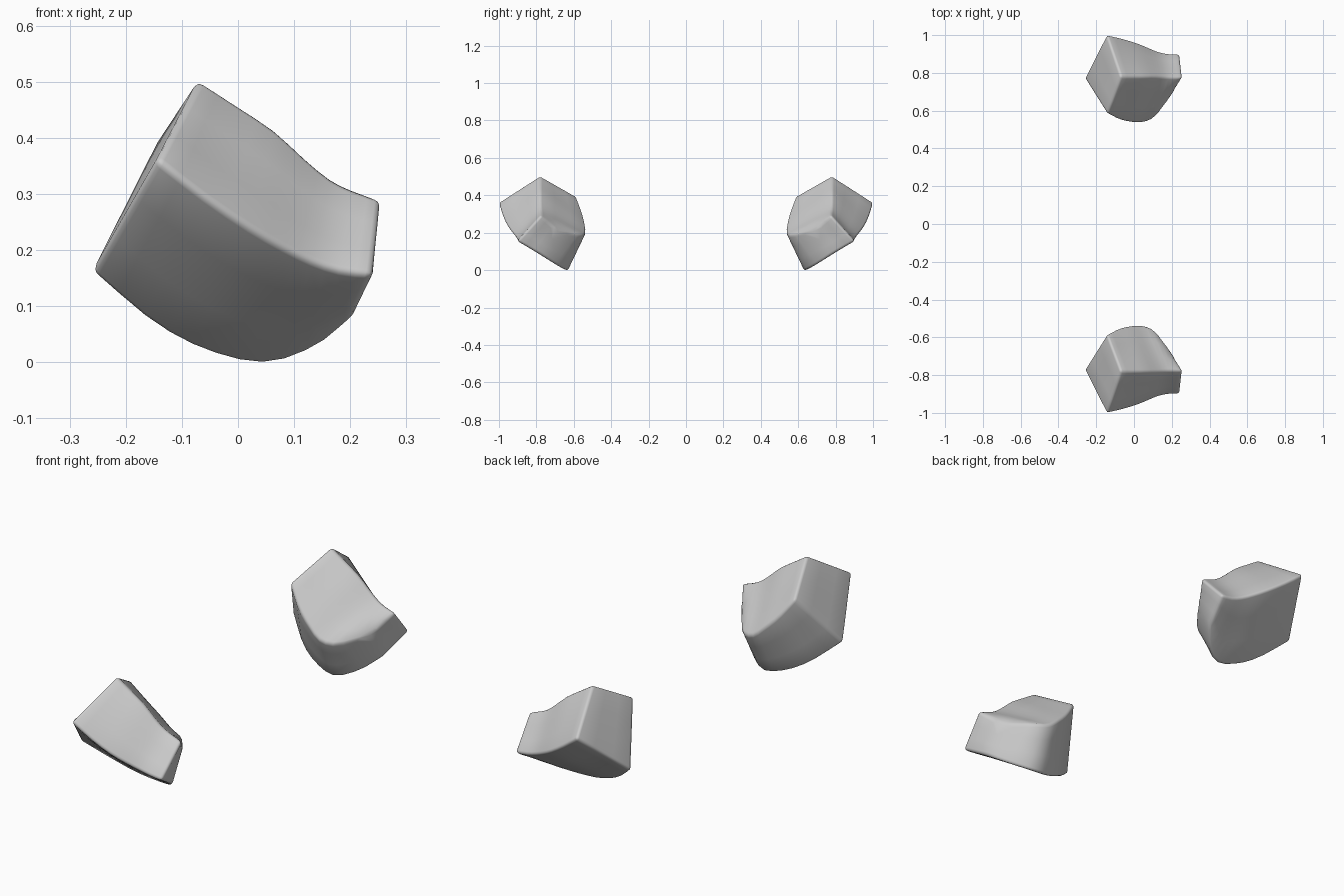
import bpy, bmesh, math
from mathutils import Vector

if "Cube" in bpy.data.objects:
    bpy.data.objects.remove(bpy.data.objects["Cube"])

# Four long curved edges of one block, left to right (x, distance from centre, z)
TOP_OUTER = [(-.145, 1.005, .362), (-.06, .985, .295), (.02, .96, .24), (.08, .935, .205),
             (.13, .915, .18), (.18, .905, .163), (.242, .903, .155)]
TOP_INNER = [(-.07, .78, .505), (0, .78, .46), (.065, .78, .417), (.12, .78, .367),
             (.165, .778, .33), (.205, .776, .31), (.258, .775, .292)]
LOW_OUTER = [(-.262, .775, .158), (-.15, .69, .065), (-.05, .65, .014),
             (.05, .635, -.005), (.14, .69, .026), (.208, .775, .082)]
LOW_INNER = [(-.143, .585, .395), (-.08, .553, .31), (-.02, .538, .25),
             (.04, .535, .2), (.11, .565, .188), (.197, .685, .208)]


def spline(pts, t):
    """Catmull-Rom point at t in 0..1."""
    p = [Vector(q) for q in pts]
    p = [2 * p[0] - p[1]] + p + [2 * p[-1] - p[-2]]
    n = len(pts) - 1
    i = min(int(t * n), n - 1)
    f = t * n - i
    a, b, c, d = p[i:i + 4]
    return 0.5 * (2 * b + (c - a) * f + (2 * a - 5 * b + 4 * c - d) * f * f
                  + (3 * b - a - 3 * c + d) * f ** 3)


def solid(u, v, w):
    """Point in the block: u along, v top to bottom, w outer to inner."""
    top = spline(TOP_OUTER, u).lerp(spline(TOP_INNER, u), w)
    low = spline(LOW_OUTER, u).lerp(spline(LOW_INNER, u), w)
    return top.lerp(low, v)


def patch(bm, func, na, nb, side):
    grid = []
    for i in range(na + 1):
        row = []
        for j in range(nb + 1):
            p = func(i / na, j / nb)
            row.append(bm.verts.new((p.x, p.y * side, p.z)))
        grid.append(row)
    for i in range(na):
        for j in range(nb):
            bm.faces.new((grid[i][j], grid[i + 1][j], grid[i + 1][j + 1], grid[i][j + 1]))


def block(name, side):
    bm = bmesh.new()
    nu, n = 12, 3
    for e in (0, 1):
        patch(bm, lambda a, b: solid(a, e, b), nu, n, side)   # top / bottom
        patch(bm, lambda a, b: solid(a, b, e), nu, n, side)   # outer / inner
        patch(bm, lambda a, b: solid(e, a, b), n, n, side)    # two ends
    bmesh.ops.remove_doubles(bm, verts=bm.verts[:], dist=1e-4)
    bmesh.ops.recalc_face_normals(bm, faces=bm.faces[:])
    me = bpy.data.meshes.new(name)
    bm.to_mesh(me)
    bm.free()
    ob = bpy.data.objects.new(name, me)
    bpy.context.collection.objects.link(ob)
    for p in me.polygons:
        p.use_smooth = True
    # softened outer edges
    bev = ob.modifiers.new("soft_edges", 'BEVEL')
    bev.width = 0.014
    bev.segments = 3
    bev.limit_method = 'ANGLE'
    bev.angle_limit = math.radians(40)
    return ob


block("front_block", -1)
block("back_block", 1)
